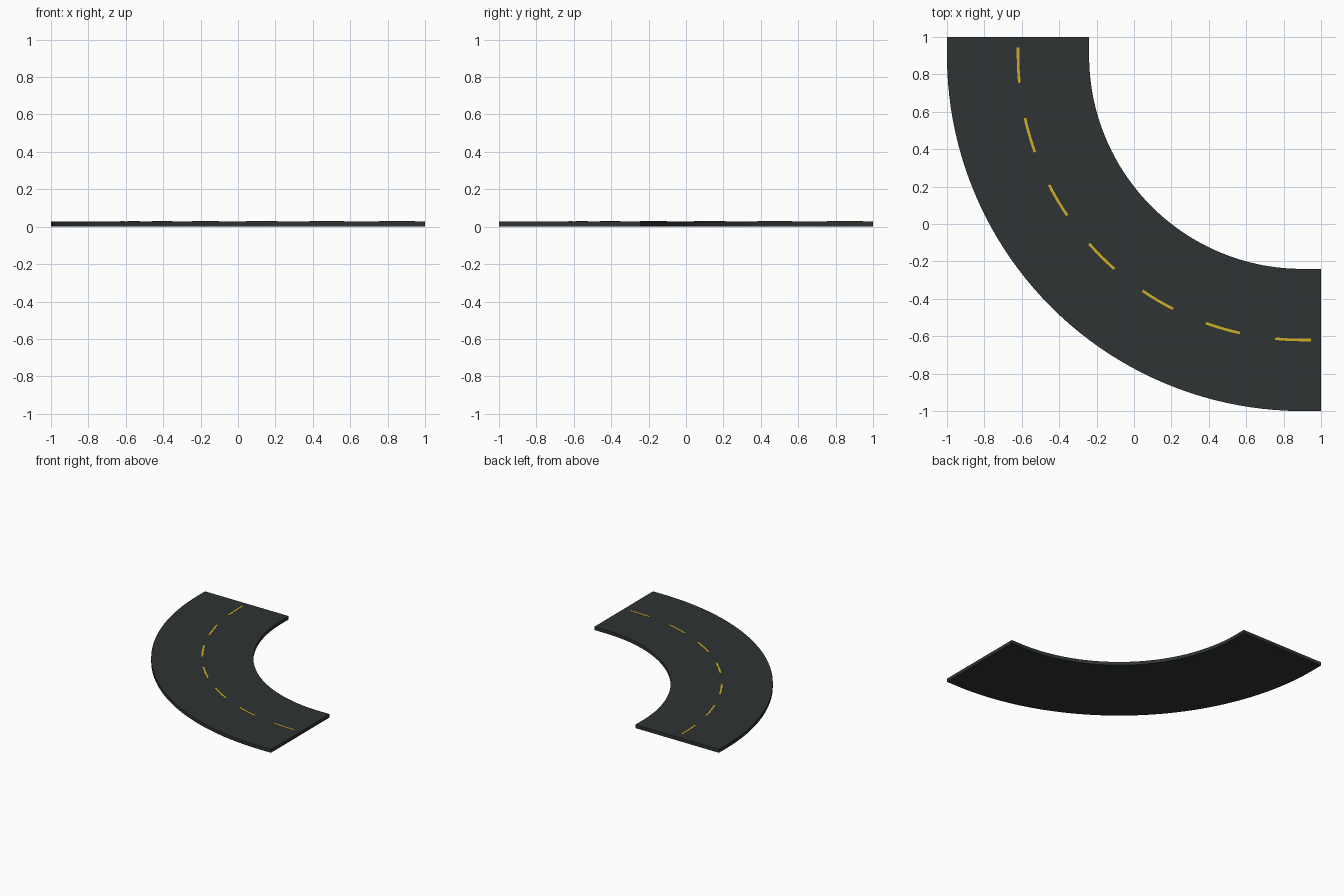
import bpy, bmesh, math

if "Cube" in bpy.data.objects:
    bpy.data.objects.remove(bpy.data.objects["Cube"])

STRAIGHT = 0.10            # short straight run at each end of the bend
CENTRE = 1 - STRAIGHT      # bend centre in x and y
MID_R = 1.52               # radius of the centre line
LENGTH = 2 * STRAIGHT + MID_R * math.pi / 2


def material(name, color):
    m = bpy.data.materials.new(name)
    m.diffuse_color = color
    m.use_nodes = True
    m.node_tree.nodes["Principled BSDF"].inputs["Base Color"].default_value = m.diffuse_color
    return m


def point(s, off):
    """Point at centre-line distance s, offset outward by off."""
    r = MID_R + off
    if s < STRAIGHT:
        return CENTRE - r, 1 - s
    if s > LENGTH - STRAIGHT:
        return 1 - (LENGTH - s), CENTRE - r
    a = (s - STRAIGHT) / MID_R
    return CENTRE - r * math.cos(a), CENTRE - r * math.sin(a)


def strip(name, s0, s1, half, z0, z1, steps, mat):
    """Solid ribbon following the road path."""
    stations = [s0 + (s1 - s0) * i / steps for i in range(steps + 1)]
    stations += [k for k in (STRAIGHT, LENGTH - STRAIGHT) if s0 < k < s1]
    bm = bmesh.new()
    rings = []
    for s in sorted(set(stations)):
        rings.append([bm.verts.new((*point(s, o), z)) for o, z in
                      ((half, z0), (half, z1), (-half, z1), (-half, z0))])
    for a, b in zip(rings, rings[1:]):
        for i in range(4):
            j = (i + 1) % 4
            bm.faces.new((a[i], a[j], b[j], b[i]))
    bm.faces.new(rings[0])
    bm.faces.new(rings[-1][::-1])
    bmesh.ops.recalc_face_normals(bm, faces=bm.faces)
    me = bpy.data.meshes.new(name)
    bm.to_mesh(me)
    bm.free()
    me.materials.append(mat)
    ob = bpy.data.objects.new(name, me)
    bpy.context.collection.objects.link(ob)
    bpy.ops.object.select_all(action='DESELECT')
    ob.select_set(True)
    bpy.context.view_layer.objects.active = ob
    bpy.ops.object.shade_smooth_by_angle(angle=math.radians(30))


asphalt = material("asphalt", (0.028, 0.033, 0.034, 1))
yellow = material("yellow_paint", (0.62, 0.43, 0.02, 1))

# Road slab
strip("road_slab", 0, LENGTH, 0.38, 0, 0.028, 48, asphalt)

# Seven evenly spaced centre dashes
first, dash = 0.15, 0.19
for i in range(7):
    c = first + (LENGTH - 2 * first) * i / 6
    strip(f"lane_dash_{i + 1}", c - dash / 2, c + dash / 2, 0.007, 0.026, 0.030, 6, yellow)
